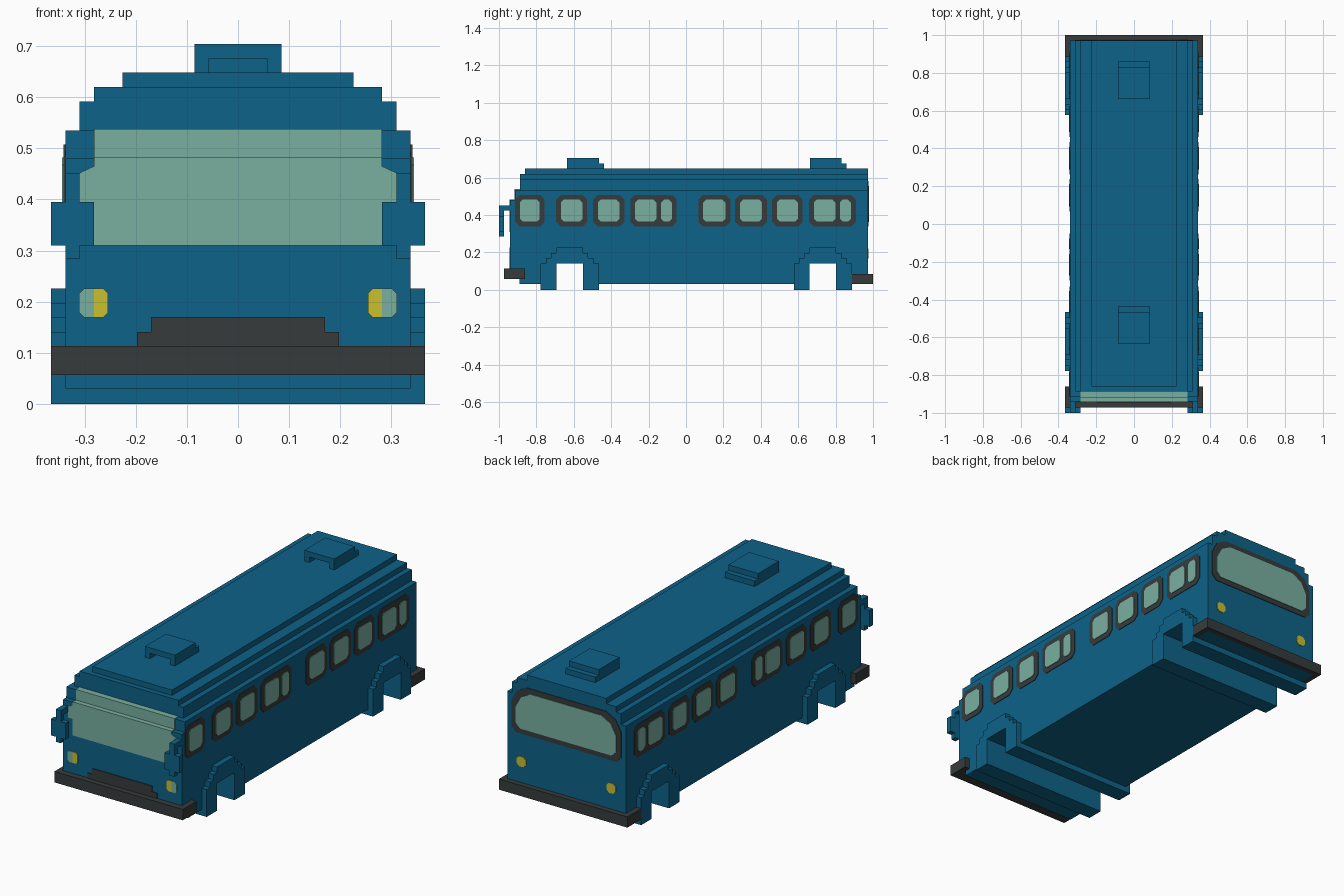
import bpy, bmesh

if "Cube" in bpy.data.objects:
    bpy.data.objects.remove(bpy.data.objects["Cube"])

def material(name, rgb):
    m = bpy.data.materials.new(name)
    m.diffuse_color = (*rgb, 1)
    m.use_nodes = True
    m.node_tree.nodes["Principled BSDF"].inputs["Base Color"].default_value = m.diffuse_color
    return m

BLUE = material("body blue", (0.004, 0.122, 0.246))
GLASS = material("pale green glass", (0.191, 0.434, 0.352))
DARK = material("dark trim", (0.038, 0.044, 0.044))
YELLOW = material("lamp yellow", (0.578, 0.527, 0.03))

def prism(name, pts, axis, a, b, mat):
    """Extrude a 2D outline along an axis: x takes (y,z), y takes (x,z)."""
    bm = bmesh.new()
    place = (lambda p, t: (t, p[0], p[1])) if axis == "x" else (lambda p, t: (p[0], t, p[1]))
    lo = [bm.verts.new(place(p, a)) for p in pts]
    hi = [bm.verts.new(place(p, b)) for p in pts]
    bm.faces.new(lo)
    bm.faces.new(hi[::-1])
    n = len(pts)
    for i in range(n):
        bm.faces.new((lo[i], lo[(i + 1) % n], hi[(i + 1) % n], hi[i]))
    bmesh.ops.recalc_face_normals(bm, faces=bm.faces)
    me = bpy.data.meshes.new(name)
    bm.to_mesh(me)
    bm.free()
    me.materials.append(mat)
    ob = bpy.data.objects.new(name, me)
    bpy.context.collection.objects.link(ob)
    return ob

def rect(u0, u1, v0, v1, c=0.0):
    """Rectangle outline, with chamfered corners when c > 0."""
    if not c:
        return [(u0, v0), (u1, v0), (u1, v1), (u0, v1)]
    return [(u0 + c, v0), (u1 - c, v0), (u1, v0 + c), (u1, v1 - c),
            (u1 - c, v1), (u0 + c, v1), (u0, v1 - c), (u0, v0 + c)]

def box(name, x0, x1, y0, y1, z0, z1, mat=BLUE):
    return prism(name, rect(y0, y1, z0, z1), "x", x0, x1, mat)

HW = 0.338                      # body half width
U = 0.0282                      # step size
FRONT, BACK = -0.94, 0.972
ARCHES = (-0.622, 0.732)        # wheel arch centres
OPEN, TOP = 0.071, 0.141        # wheel opening half length and height

# Main body: side outline with wheel channels, extruded across
outline = [(-0.89, 0.03)]
for c in ARCHES:
    outline += [(c - OPEN, 0.03), (c - OPEN, TOP), (c + OPEN, TOP), (c + OPEN, 0.03)]
outline += [(BACK, 0.03), (BACK, 0.535), (-0.915, 0.535), (-0.915, 0.48),
            (FRONT, 0.48), (FRONT, 0.085), (-0.89, 0.085)]
prism("body", outline, "x", -HW, HW, BLUE)

# Stepped roof
box("roof_lower", -0.31, 0.31, -0.887, BACK, 0.52, 0.592)
box("roof_middle", -0.282, 0.282, -0.887, BACK, 0.58, 0.62)
box("roof_upper", -0.226, 0.226, -0.86, BACK, 0.61, 0.648)

# Stepped wheel arches
for label, c in zip(("front", "rear"), ARCHES):
    left, right = [], []
    for i in range(3):
        d, z = OPEN + (3 - i) * U, TOP + i * U
        left += [(c - d, z - U if i else 0), (c - d, z)]
        right += [(c + d, z - U if i else 0), (c + d, z)]
    left += [(c - OPEN, TOP + 2 * U), (c - OPEN, TOP + 3 * U)]
    right += [(c + OPEN, TOP + 2 * U), (c + OPEN, TOP + 3 * U)]
    inner = [(c + OPEN, 0), (c + OPEN, TOP), (c - OPEN, TOP), (c - OPEN, 0)]
    prism(label + "_wheel_arch", left + right[::-1] + inner, "x", -0.366, 0.366, BLUE)

# Roof vents: hood open at the front with a low step behind
for label, y in (("front", -0.635), ("rear", 0.662)):
    hood = [(-0.085, 0.64), (-0.057, 0.64), (-0.057, 0.676), (0.057, 0.676),
            (0.057, 0.64), (0.085, 0.64), (0.085, 0.704), (-0.085, 0.704)]
    prism(label + "_vent_hood", hood, "y", y, y + 0.06, BLUE)
    box(label + "_vent_block", -0.085, 0.085, y + 0.06, y + 0.169, 0.64, 0.704)
    box(label + "_vent_step", -0.085, 0.085, y + 0.169, y + 0.197, 0.64, 0.676)

# Bumpers
box("front_bumper", -0.366, 0.366, -0.972, -0.86, 0.057, 0.113, DARK)
box("rear_bumper", -0.366, 0.366, BACK, 1.0, 0.03, 0.085, DARK)
for s in (-1, 1):
    box("rear_bumper_end", *sorted((s * HW, s * 0.366)), 0.887, 1.0, 0.03, 0.085, DARK)

# Lower front grille
grille = [(-0.198, 0.11), (0.198, 0.11), (0.198, 0.141), (0.17, 0.141),
          (0.17, 0.17), (-0.17, 0.17), (-0.17, 0.141), (-0.198, 0.141)]
prism("front_grille", grille, "y", FRONT - 0.004, FRONT, DARK)

# Windscreen, wrapping over the stepped brow
screen = [(-0.282, 0.31), (0.282, 0.31), (0.282, 0.395), (0.31, 0.395), (0.31, 0.452),
          (0.282, 0.465), (0.282, 0.48), (-0.282, 0.48), (-0.282, 0.465),
          (-0.31, 0.452), (-0.31, 0.395), (-0.282, 0.395)]
prism("windscreen", screen, "y", FRONT - 0.003, FRONT, GLASS)
box("windscreen_lower_ledge", -0.282, 0.282, FRONT - 0.003, -0.915, 0.478, 0.483, GLASS)
box("windscreen_upper", -0.282, 0.282, -0.918, -0.914, 0.48, 0.535, GLASS)
box("windscreen_upper_ledge", -0.282, 0.282, -0.918, -0.887, 0.533, 0.538, GLASS)

# Rear window with cut top corners
def rear_outline(i):
    w, lo, hi = 0.312 - i, 0.338 + i, 0.582 - i
    half = [(w - 0.025, lo), (w, lo + 0.025), (w, hi - 0.085), (w - 0.03, hi - 0.03), (w - 0.085, hi)]
    return half + [(-x, z) for x, z in reversed(half)]

prism("rear_window_frame", rear_outline(0), "y", BACK, BACK + 0.003, DARK)
prism("rear_window_glass", rear_outline(0.026), "y", BACK, BACK + 0.006, GLASS)

# Side windows: frame start, frame end, optional divider start
WINDOWS = [(-0.914, -0.756, None), (-0.695, -0.528, None), (-0.497, -0.33, None),
           (-0.298, -0.05, -0.158), (0.066, 0.237, None), (0.263, 0.433, None),
           (0.46, 0.624, None), (0.658, 0.908, 0.798)]

for s in (-1, 1):
    for y0, y1, div in WINDOWS:
        prism("side_window_frame", rect(y0, y1, 0.338, 0.508, 0.025), "x",
              s * HW, s * (HW + 0.003), DARK)
        a, b = y0 + 0.026, y1 - 0.026
        panes = [(a, b)] if div is None else [(a, div), (div + 0.025, b)]
        for p, q in panes:
            prism("side_window_glass", rect(p, q, 0.365, 0.482, 0.015), "x",
                  s * HW, s * (HW + 0.006), GLASS)

    # Headlights: inner half yellow, outer half pale
    for name, xa, xb, mat in (("headlight_inner", 0.254, 0.282, YELLOW),
                              ("headlight_outer", 0.282, 0.311, GLASS)):
        flat, edge = (xb, xa) if mat is YELLOW else (xa, xb)
        k = 0.01 if edge > flat else -0.01
        pts = [(flat, 0.169), (edge - k, 0.169), (edge, 0.179),
               (edge, 0.216), (edge - k, 0.226), (flat, 0.226)]
        prism(name, [(s * x, z) for x, z in pts], "y", FRONT - 0.004, FRONT, mat)

    # Tail lights
    x = s * 0.256
    prism("tail_light", rect(x - 0.026, x + 0.026, 0.168, 0.22, 0.014), "y",
          BACK, BACK + 0.004, YELLOW)

    # Wing mirrors: cross shaped plate on an arm
    span = lambda a, b: sorted((s * a, s * b))
    box("mirror_plate", *span(0.282, 0.366), -1.0, -0.972, 0.31, 0.395)
    box("mirror_stem", *span(0.31, 0.338), -1.0, -0.972, 0.284, 0.452)
    box("mirror_arm", *span(0.31, 0.338), -0.972, FRONT, 0.424, 0.452)
